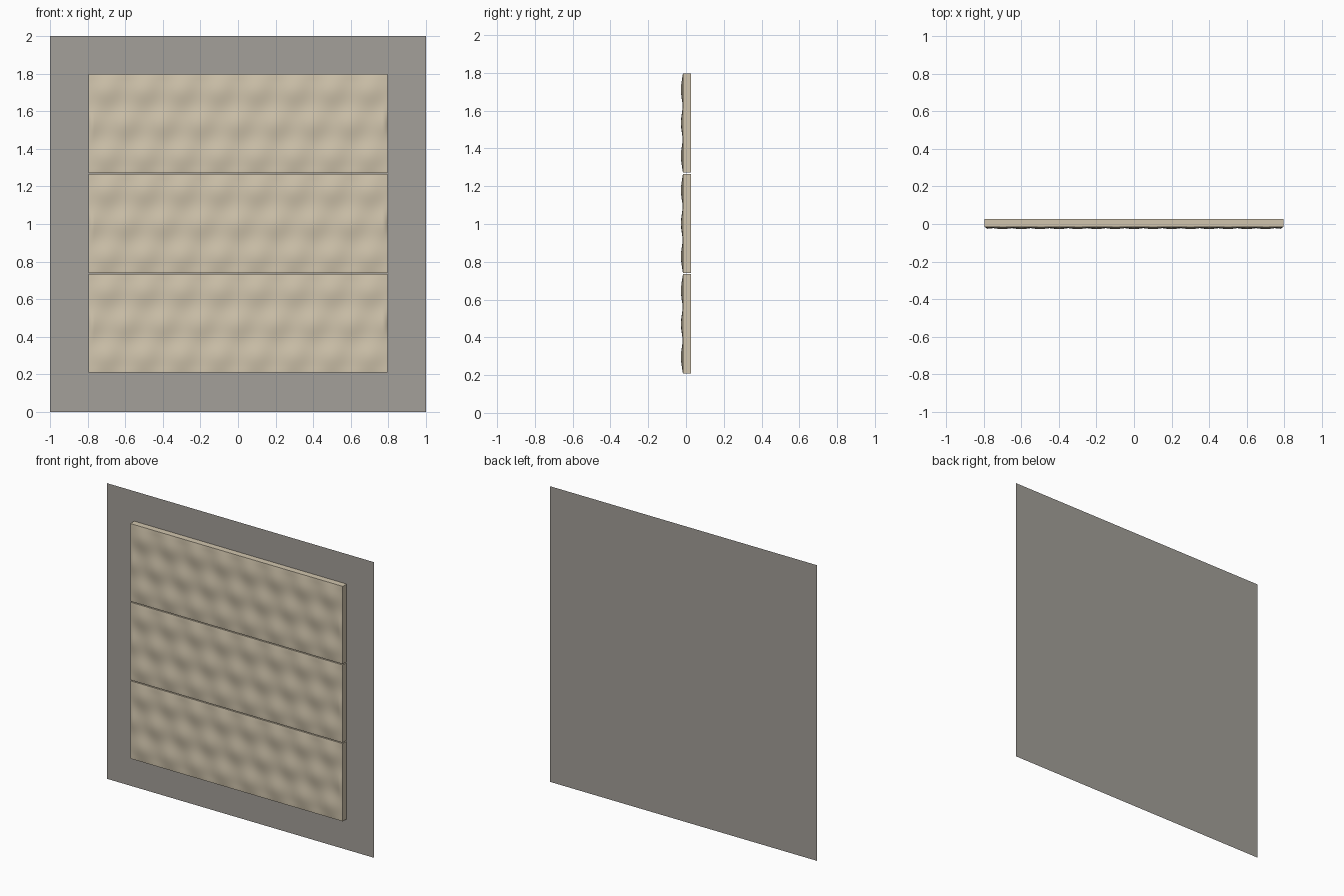
import bpy, bmesh, math
from mathutils import Matrix

if "Cube" in bpy.data.objects:
    bpy.data.objects.remove(bpy.data.objects["Cube"])

WIDTH, HEIGHT = 1.59, 0.526        # one quilted panel
BACK, FRONT, RELIEF = 0.026, -0.016, 0.011
PITCH, ROW = 0.2, HEIGHT / 3       # triangular relief spacing


def material(name, color):
    m = bpy.data.materials.new(name)
    m.diffuse_color = (*color, 1)
    m.use_nodes = True
    m.node_tree.nodes["Principled BSDF"].inputs["Base Color"].default_value = m.diffuse_color
    return m


def add_object(name, bm, mat):
    mesh = bpy.data.meshes.new(name)
    bm.to_mesh(mesh)
    bm.free()
    mesh.materials.append(mat)
    ob = bpy.data.objects.new(name, mesh)
    bpy.context.collection.objects.link(ob)
    return ob


def relief(x, z):
    """Height of the triangular quilting, faded out at the panel border."""
    u = 2 * math.pi * x / PITCH
    v = math.pi * (z / ROW)
    wave = (math.cos(2 * v) + math.cos(u + v) + math.cos(u - v) + 1.5) / 4.5
    edge = min(WIDTH / 2 - abs(x), HEIGHT / 2 - abs(z))
    return RELIEF * wave * min(1, max(0, edge) / 0.015)


def panel(name, z_mid, mat):
    bm = bmesh.new()
    # quilted front
    bmesh.ops.create_grid(bm, x_segments=112, y_segments=40, size=0.5)
    for v in bm.verts:
        x, z = v.co.x * WIDTH, v.co.y * HEIGHT
        v.co = (x, FRONT - relief(x, z), z)
    # side walls and flat back
    rim = [e for e in bm.edges if e.is_boundary]
    new = bmesh.ops.extrude_edge_only(bm, edges=rim)["geom"]
    for v in new:
        if isinstance(v, bmesh.types.BMVert):
            v.co.y = BACK
    bmesh.ops.holes_fill(bm, edges=[e for e in bm.edges if e.is_boundary], sides=0)
    bmesh.ops.recalc_face_normals(bm, faces=bm.faces)
    ob = add_object(name, bm, mat)
    ob.location.z = z_mid
    bpy.ops.object.select_all(action='DESELECT')
    ob.select_set(True)
    bpy.context.view_layer.objects.active = ob
    bpy.ops.object.shade_smooth_by_angle(angle=math.radians(40))


wall_grey = material("warm grey", (0.37, 0.35, 0.32))
fabric = material("beige fabric", (0.64, 0.56, 0.42))

# thin wall sheet behind the panels
bm = bmesh.new()
bmesh.ops.create_grid(bm, x_segments=1, y_segments=1, size=1,
                      matrix=Matrix.Translation((0, 0.027, 1)) @ Matrix.Rotation(math.pi / 2, 4, 'X'))
add_object("wall_sheet", bm, wall_grey)

# three stacked padded panels
for i, label in enumerate(("lower", "middle", "upper")):
    panel(label + "_panel", 1.003 + (i - 1) * 0.532, fabric)
